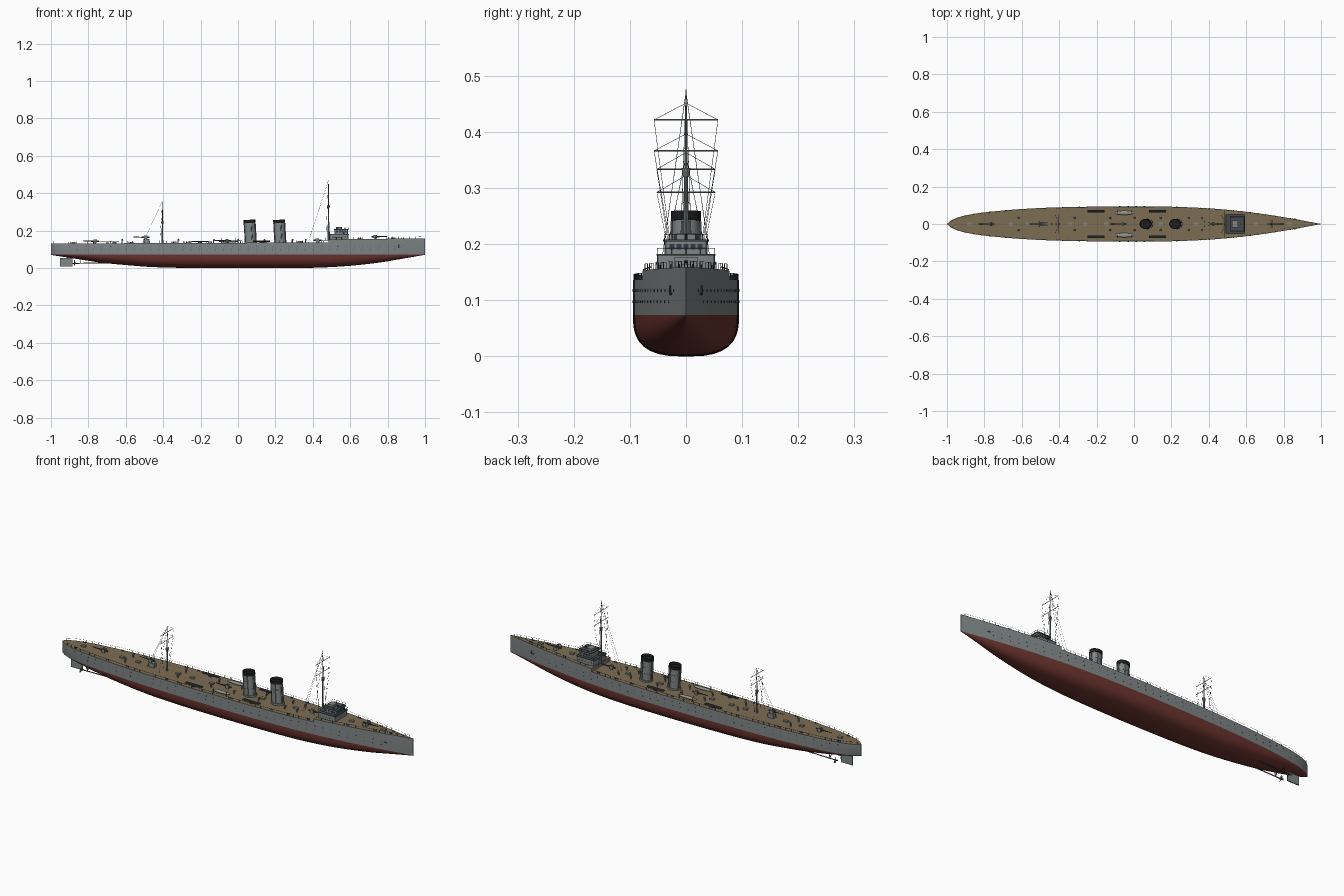
import bpy, bmesh, math
from mathutils import Vector, Matrix

if "Cube" in bpy.data.objects:
    bpy.data.objects.remove(bpy.data.objects["Cube"])

def mat(name, r, g, b):
    m = bpy.data.materials.new(name)
    m.diffuse_color = (r, g, b, 1)
    m.use_nodes = True
    m.node_tree.nodes["Principled BSDF"].inputs["Base Color"].default_value = m.diffuse_color
    return m

GREY = mat("hull grey", .215, .24, .24)
RED = mat("antifouling red", .15, .035, .028)
DECK = mat("deck wood", .205, .155, .088)
DARK = mat("dark steel", .055, .068, .078)
BLACK = mat("funnel black", .012, .012, .013)
GLASS = mat("window glass", .03, .045, .06)
CANVAS = mat("boat canvas", .30, .30, .27)

# ---------- helpers ----------
def curve(pts):
    """Smooth interpolation through (x, value) points."""
    def f(x):
        x = min(max(x, pts[0][0]), pts[-1][0])
        i = next(k for k in range(len(pts) - 1) if x <= pts[k + 1][0])
        def slope(k):
            a, b = pts[max(k - 1, 0)], pts[min(k + 1, len(pts) - 1)]
            return (b[1] - a[1]) / (b[0] - a[0])
        (x0, y0), (x1, y1) = pts[i], pts[i + 1]
        h = x1 - x0
        t = (x - x0) / h
        return ((2*t**3 - 3*t**2 + 1) * y0 + (t**3 - 2*t**2 + t) * h * slope(i)
                + (3*t**2 - 2*t**3) * y1 + (t**3 - t**2) * h * slope(i + 1))
    return f

def box(bm, c, s):
    bmesh.ops.create_cube(bm, size=1, matrix=Matrix.Translation(c) @ Matrix.Diagonal((*s, 1)))

def rod(bm, p, q, r, r2=None, seg=6):
    p, q = Vector(p), Vector(q)
    d = q - p
    m = Matrix.Translation((p + q) / 2) @ d.to_track_quat('Z', 'Y').to_matrix().to_4x4()
    bmesh.ops.create_cone(bm, cap_ends=True, segments=seg, radius1=r,
                          radius2=r if r2 is None else r2, depth=d.length, matrix=m)

def finish(name, bm, *mats):
    me = bpy.data.meshes.new(name)
    bm.to_mesh(me)
    bm.free()
    for m in mats:
        me.materials.append(m)
    ob = bpy.data.objects.new(name, me)
    bpy.context.collection.objects.link(ob)
    bpy.ops.object.select_all(action='DESELECT')
    ob.select_set(True)
    bpy.context.view_layer.objects.active = ob
    bpy.ops.object.shade_smooth_by_angle(angle=math.radians(35))
    return ob

# ---------- hull lines ----------
WL = .073
beam = curve([(-1, .001), (-.97, .024), (-.9, .046), (-.8, .062), (-.6, .08), (-.4, .089), (-.1, .094),
              (.1, .094), (.3, .089), (.5, .076), (.7, .052), (.85, .028), (.95, .0095), (1, .001)])
keel = curve([(-1, .07), (-.87, .05), (-.74, .03), (-.6, .016), (-.45, .005), (-.2, 0), (.3, 0),
              (.45, .003), (.6, .012), (.76, .03), (.88, .05), (1, .071)])
def deck(x):
    return .131 + .006 * (x + 1) / 1.48 if x < .484 else .153 + .006 * (x - .484) / .516

bm = bmesh.new()
xs = sorted([-1 + i / 40 for i in range(81)] + [-.995, -.985, .4835, .4845, .99])
rings = []
for x in xs:
    b, k, n = beam(x), keel(x), 2.8 - 1.2 * abs(x) ** 3
    half = []
    for i in range(1, 10):
        t = 1 - math.cos(math.pi / 2 * i / 9)
        half.append((b * (1 - (1 - t) ** n) ** (1 / n), k + (WL - k) * t))
    half.append((b, deck(x)))
    prof = [(-y, z) for y, z in reversed(half)] + [(0, k)] + half
    rings.append([bm.verts.new((x, y, z)) for y, z in prof])
for a, b in zip(rings, rings[1:]):
    for i in range(len(a)):
        j = (i + 1) % len(a)
        bm.faces.new((a[i], a[j], b[j], b[i]))
bm.faces.new(rings[0])
bm.faces.new(rings[-1])
bmesh.ops.recalc_face_normals(bm, faces=bm.faces)
for f in bm.faces:
    c = f.calc_center_median()
    f.material_index = 1 if c.z < WL else 2 if f.normal.z > .7 else 0
finish("hull", bm, GREY, RED, DECK)

# ---------- portholes, anchors ----------
bm = bmesh.new()
for s in (-1, 1):
    for z, x0, n in ((.097, -.86, 40), (.117, -.9, 42)):
        for i in range(n):
            x = x0 + i * .0435
            slope = (beam(x + .01) - beam(x - .01)) / .02
            nrm = Vector((-slope, s, 0)).normalized()
            p = Vector((x, s * beam(x), z))
            rod(bm, p - nrm * .002, p + nrm * .0008, .0024, seg=8)
    y = s * (beam(.86) + .002)
    rod(bm, (.86, y, .11), (.86, y, .126), .0018)
    rod(bm, (.852, y, .111), (.868, y - s * .003, .111), .0022)
finish("portholes_and_anchors", bm, DARK)

# ---------- rails ----------
bm = bmesh.new()
for s in (-1, 1):
    prev = None
    for i in range(66):
        x = -.985 + i * .0302
        p = Vector((x, s * (max(beam(x) - .002, .0005)), deck(x)))
        top = p + Vector((0, 0, .011))
        rod(bm, p, top, .0007, seg=4)
        if prev and abs(prev.z - top.z) < .01:
            rod(bm, prev, top, .0004, seg=3)
        prev = top
finish("deck_rails", bm, DARK)

# ---------- bridge ----------
def house(name, x0, x1, w, z0, z1, m, cut=.008):
    bm = bmesh.new()
    box(bm, ((x0 + x1) / 2, 0, (z0 + z1) / 2), (x1 - x0, 2 * w, z1 - z0))
    edges = [e for e in bm.edges if abs(e.verts[0].co.z - e.verts[1].co.z) > 1e-4]
    bmesh.ops.bevel(bm, geom=edges, offset=cut, segments=2, affect='EDGES', profile=.5)
    finish(name, bm, m)
house("bridge_lower", .49, .59, .052, .15, .179, GREY)
house("bridge_platform", .488, .593, .053, .179, .182, DARK)
house("bridge_upper", .515, .588, .038, .182, .204, GREY)
house("bridge_roof", .512, .591, .041, .204, .2075, DARK)
house("chart_house", .525, .555, .018, .2075, .219, GREY, .004)
bm = bmesh.new()
for i in range(-2, 3):
    box(bm, (.588, i * .0125, .195), (.0015, .0095, .009))
for s in (-1, 1):
    for i in range(4):
        box(bm, (.53 + i * .0145, s * .038, .195), (.0105, .0015, .009))
    for i in range(5):
        rod(bm, (.505 + i * .0175, s * .051, .166), (.505 + i * .0175, s * .0527, .166), .003, seg=8)
finish("bridge_windows", bm, GLASS)
bm = bmesh.new()
for x0, x1, w, z in ((.49, .591, .051, .182), (.514, .589, .039, .2075)):
    cs = [(x0, -w), (x1, -w), (x1, w), (x0, w)]
    for i, (a, b) in enumerate(zip(cs, cs[1:] + cs[:1])):
        rod(bm, (*a, z + .01), (*b, z + .01), .0006, seg=4)
        for t in (0, .25, .5, .75):
            px, py = a[0] + (b[0] - a[0]) * t, a[1] + (b[1] - a[1]) * t
            rod(bm, (px, py, z), (px, py, z + .01), .0006, seg=4)
rod(bm, (.572, 0, .207), (.572, 0, .217), .003, seg=8)
finish("bridge_rails", bm, DARK)

# ---------- funnels ----------
for n, x in (("aft", .065), ("fore", .223)):
    ax = lambda z: x + .004 - (z - .13) * .06
    def tube(bm, z0, z1, r, seg=28):
        rod(bm, (ax(z0), 0, z0), (ax(z1), 0, z1), r, seg=seg)
    bm = bmesh.new()
    tube(bm, .13, .243, .029)
    tube(bm, .13, .144, .034)
    for z in (.175, .21):
        tube(bm, z, z + .002, .0302)
    for v in bm.verts:
        v.co.y *= .84
    for sx, sy in ((.03, .006), (-.03, .006), (.008, .026)):   # steam pipes
        for s in (-1, 1):
            rod(bm, (ax(.13) + sx, s * sy, .13), (ax(.24) + sx, s * sy, .24), .0022)
    finish(n + "_funnel", bm, GREY)
    bm = bmesh.new()
    tube(bm, .241, .258, .0315)
    for v in bm.verts:
        v.co.y *= .86
    top = max(bm.faces, key=lambda f: f.calc_center_median().z)
    bmesh.ops.inset_individual(bm, faces=[top], thickness=.003)
    bmesh.ops.translate(bm, verts=top.verts, vec=(0, 0, -.012))
    finish(n + "_funnel_cap", bm, BLACK)

# ---------- masts and rigging ----------
def mast(name, x, top, mid, yards, stay):
    z0 = deck(x) - .002
    bm = bmesh.new()
    rod(bm, (x, 0, z0), (x, 0, mid), .0048, .0034, 10)
    rod(bm, (x, 0, mid), (x, 0, top), .0026, .0009, 8)
    rod(bm, (x, 0, mid - .015), (x, 0, mid), .006, .008, 10)
    for z, w in yards:
        rod(bm, (x, -w, z), (x, w, z), .0012)
    finish(name, bm, GREY)
    bm = bmesh.new()
    for s in (-1, 1):
        rod(bm, (x, 0, top - .005), (x - .015, s * .046, z0), .0005, seg=4)
        rod(bm, (x, 0, top - .005), (stay, s * .012, deck(stay)), .0005, seg=4)
        for z, w in yards:
            rod(bm, (x, s * w, z), (x - .005, s * .024, z0 + .02), .0004, seg=4)
            rod(bm, (x, s * w, z), (x, 0, z + .03), .0004, seg=4)
    finish(name + "_rigging", bm, DARK)
mast("fore_mast", .484, .475, .335, ((.421, .057), (.366, .057)), .375)
mast("main_mast", -.404, .362, .25, ((.333, .052), (.292, .052)), -.51)

# ---------- deck guns ----------
def gun(name, x, d, lift=0.0, w=.013):
    z = deck(x) + lift
    bm = bmesh.new()
    rod(bm, (x, 0, deck(x) - .002), (x, 0, z + .01), .008, .005, 10)
    box(bm, (x + d * .006, 0, z + .012), (.003, 2 * w, .016))
    for s in (-1, 1):
        box(bm, (x - d * .002, s * w, z + .012), (.016, .002, .016))
    finish(name + "_mount", bm, GREY)
    bm = bmesh.new()
    rod(bm, (x - d * .022, 0, z + .012), (x + d * .022, 0, z + .012), .0034, seg=8)
    rod(bm, (x + d * .022, 0, z + .012), (x + d * .065, 0, z + .013), .0022, .0015, 8)
    finish(name + "_barrel", bm, DARK)
gun("bow_gun", .735, 1, w=.02)
gun("forward_gun", .425, 1, w=.007)
gun("middle_gun", -.06, -1, w=.007)
gun("upper_aft_gun", -.495, -1, .02, .01)
gun("stern_gun", -.765, -1, w=.009)
house("aft_gun_house", -.505, -.472, .011, .13, .155, GREY, .004)

# ---------- torpedo tubes, boats, bollards, vents, hatches ----------
tubes, boats, fittings, vents = (bmesh.new() for _ in range(4))
for s in (-1, 1):
    for x in (-.203, .125):
        z = deck(x)
        rod(tubes, (x, s * .068, z - .001), (x, s * .068, z + .005), .010, seg=12)
        for o in (-.0035, .0035):
            rod(tubes, (x - .046, s * .068 + o, z + .008), (x + .046, s * .068 + o, z + .008), .0034, seg=8)
    bmesh.ops.create_uvsphere(boats, u_segments=16, v_segments=8, radius=1, matrix=Matrix.Translation(
        (-.052, s * .06, .142)) @ Matrix.Diagonal((.052, .0115, .006, 1)))
    for x in (-.09, -.015):                                     # davits
        rod(fittings, (x, s * .075, .133), (x, s * .075, .155), .0012)
        rod(fittings, (x, s * .075, .155), (x, s * .062, .159), .001)
    for x in (-.9, -.7, -.58, -.35, -.28, .02, .25, .34, .45, .66, .8, .88):
        for o in (-.005, .005):
            rod(fittings, (x + o, s * (beam(x) - .01), deck(x) - .001),
                (x + o, s * (beam(x) - .01), deck(x) + .007), .002, seg=6)
    for x in (-.62, -.32, -.13, .0, .14, .29, .36):
        rod(vents, (x, s * .033, .13), (x, s * .033, .15), .003, seg=8)
        rod(vents, (x - .002, s * .033, .15), (x + .006, s * .033, .152), .004, .0055, 8)
for x in (-.88, -.66, -.57, -.34, -.26, -.15, .143, .33, .65, .83):
    box(vents, (x, 0, deck(x) + .003), (.022, .014, .008))
finish("torpedo_tubes", tubes, DARK)
finish("boats", boats, CANVAS)
finish("bollards_and_davits", fittings, DARK)
finish("vents_and_hatches", vents, GREY)

# ---------- rudder, shafts, propellers ----------
bm = bmesh.new()
box(bm, (-.918, 0, .032), (.066, .005, .046))
rod(bm, (-.91, 0, .05), (-.91, 0, .075), .004, seg=8)
finish("rudder", bm, GREY)
bm = bmesh.new()
for s in (-1, 1):
    y = s * .027
    rod(bm, (-.875, y, .025), (-.64, y, .029), .0025, seg=8)
    rod(bm, (-.885, y, .025), (-.865, y, .025), .002, .0045, 8)
    rod(bm, (-.84, y, .026), (-.84, s * .036, .062), .002)
    rod(bm, (-.84, y, .026), (-.84, s * .008, .056), .002)
    for k in range(3):
        m = (Matrix.Translation((-.874, y, .025)) @ Matrix.Rotation(k * math.tau / 3, 4, 'X')
             @ Matrix.Translation((0, 0, .009)) @ Matrix.Rotation(.6, 4, 'Z')
             @ Matrix.Diagonal((.0012, .005, .0095, 1)))
        bmesh.ops.create_uvsphere(bm, u_segments=8, v_segments=6, radius=1, matrix=m)
finish("shafts_and_propellers", bm, DARK)
